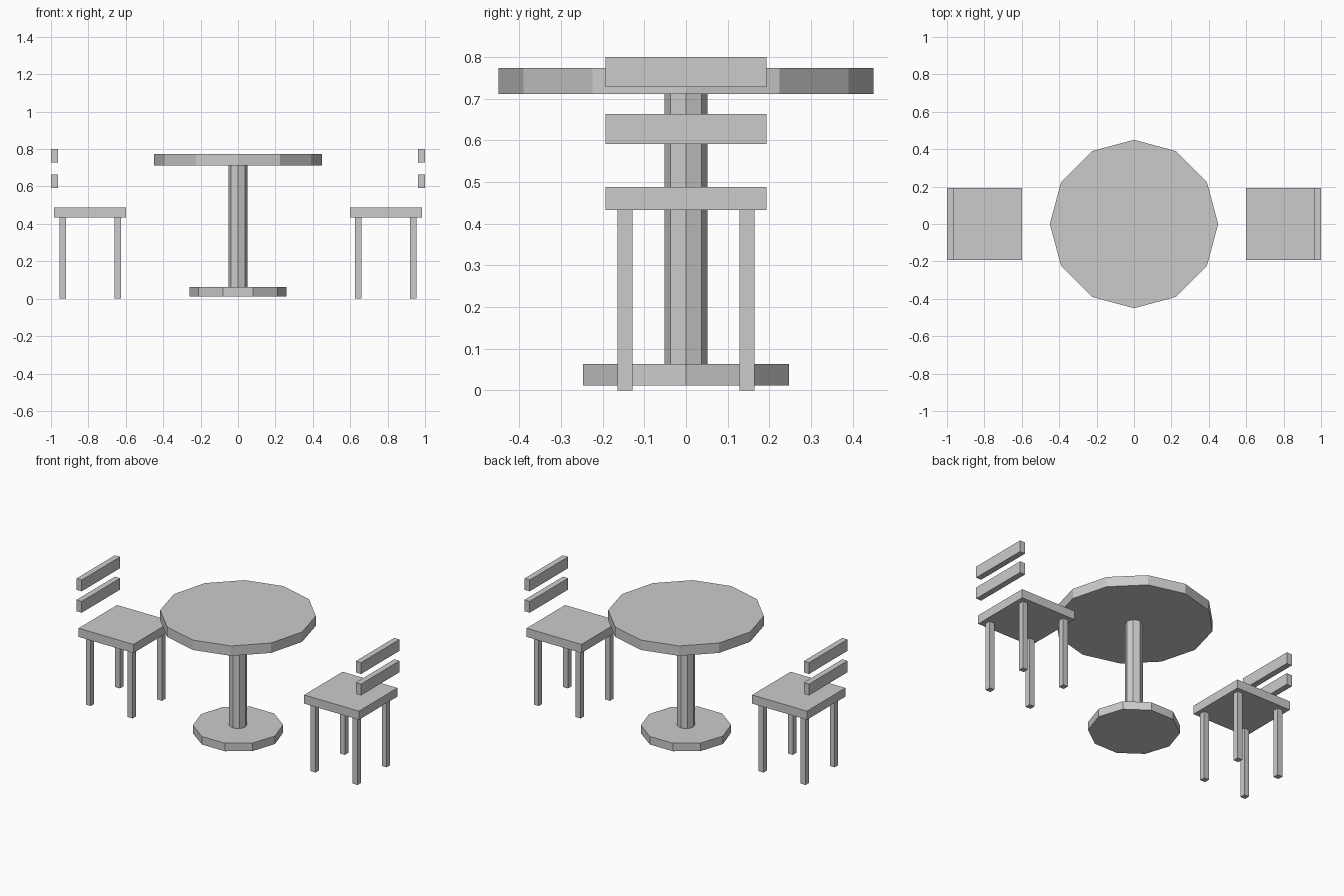
import bpy

cube = bpy.data.objects.get("Cube")
if cube:
    bpy.data.objects.remove(cube, do_unlink=True)

GREY = (0.6, 0.6, 0.6, 1.0)
grey = bpy.data.materials.new("plain_grey")
grey.use_nodes = True
grey.diffuse_color = GREY
grey.node_tree.nodes["Principled BSDF"].inputs["Base Color"].default_value = GREY


def finish(name):
    obj = bpy.context.object
    obj.name = name
    bpy.ops.object.transform_apply(location=False, rotation=True, scale=True)
    obj.data.materials.append(grey)
    return obj


def box(name, x, y, z):
    """Box spanning the given (low, high) ranges."""
    spans = (x, y, z)
    bpy.ops.mesh.primitive_cube_add(size=1, location=[(a + b) / 2 for a, b in spans])
    bpy.context.object.scale = [abs(b - a) for a, b in spans]
    return finish(name)


def prism(name, sides, radius, z, turn=0.0):
    """Upright flat-sided column with a corner on the x axis."""
    bpy.ops.mesh.primitive_cylinder_add(
        vertices=sides, radius=radius, depth=z[1] - z[0],
        location=(0, 0, sum(z) / 2), rotation=(0, 0, turn))
    return finish(name)


# Table
QUARTER = 1.5707963
prism("table_top", 12, 0.45, (0.711, 0.774))
prism("table_pedestal", 8, 0.052, (0.062, 0.712))
prism("table_base", 10, 0.26, (0.012, 0.063), QUARTER)

# Two mirrored chairs facing the table
HALF = 0.193
for side, sx in (("left", 1), ("right", -1)):
    def span(a, b):
        return (sx * a, sx * b)

    box(f"{side}_chair_seat", span(0.6, 0.985), (-HALF, HALF), (0.433, 0.488))

    # Floating backrest slats
    for label, low in (("lower", 0.592), ("upper", 0.728)):
        box(f"{side}_chair_{label}_slat", span(0.963, 1.0), (-HALF, HALF), (low, low + 0.072))

    # Legs
    for row, x in (("inner", 0.625), ("outer", 0.92)):
        for end, sy in (("front", -1), ("back", 1)):
            box(f"{side}_chair_{row}_{end}_leg", span(x, x + 0.035),
                (sy * 0.129, sy * 0.164), (0, 0.434))
